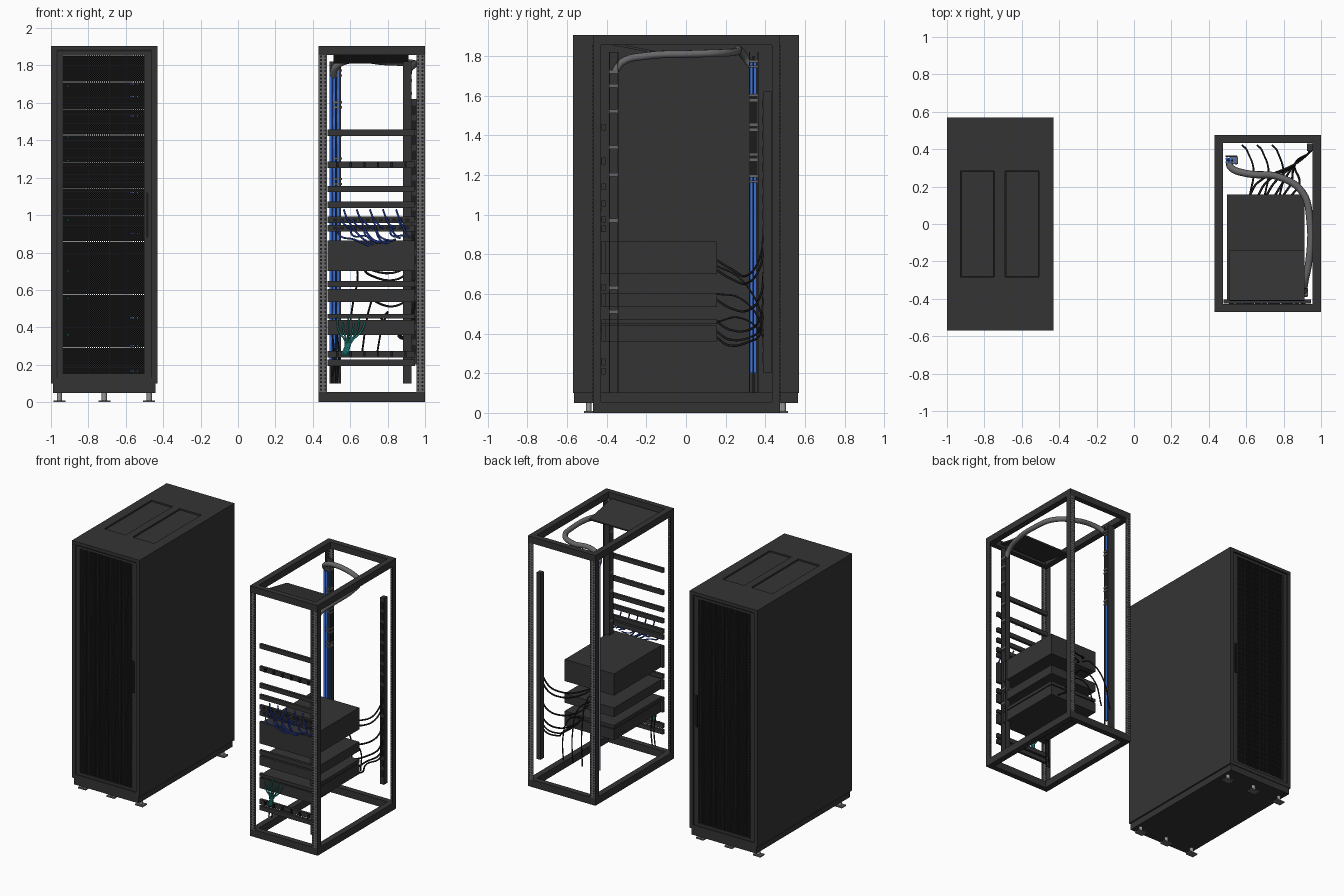
import bpy, bmesh
from math import sin
from mathutils import Vector, Matrix

if "Cube" in bpy.data.objects:
    bpy.data.objects.remove(bpy.data.objects["Cube"], do_unlink=True)


def material(name, red, green, blue):
    mat = bpy.data.materials.new(name)
    mat.use_nodes = True
    mat.diffuse_color = (red, green, blue, 1)
    mat.node_tree.nodes["Principled BSDF"].inputs["Base Color"].default_value = (red, green, blue, 1)
    return mat


charcoal = material("charcoal metal", 0.034, 0.034, 0.034)
black = material("black plastic", 0.012, 0.012, 0.012)
steel = material("grey steel", 0.3, 0.3, 0.3)
rail_grey = material("rail grey", 0.14, 0.14, 0.145)
blue = material("cable blue", 0.05, 0.17, 0.7)
navy = material("patch cord navy", 0.025, 0.06, 0.4)
teal = material("cable teal", 0.015, 0.26, 0.23)


def link(name, mesh, mat):
    mesh.materials.append(mat)
    obj = bpy.data.objects.new(name, mesh)
    bpy.context.scene.collection.objects.link(obj)
    return obj


def boxes(name, mat, bounds):
    """One object from several axis-aligned boxes, each given as x, y and z ranges."""
    bm = bmesh.new()
    for ranges in bounds:
        low = Vector([min(r) for r in ranges])
        high = Vector([max(r) for r in ranges])
        place = Matrix.Translation((low + high) / 2) @ Matrix.Diagonal(high - low).to_4x4()
        bmesh.ops.create_cube(bm, size=1, matrix=place)
    mesh = bpy.data.meshes.new(name)
    bm.to_mesh(mesh)
    bm.free()
    return link(name, mesh, mat)


def around(middle, half):
    return (middle - half, middle + half)


def strips(span, count, solid):
    """Evenly spaced bars across a span, clipped to its ends."""
    start, end = span
    pitch = (end - start) / count
    for i in range(count + 1):
        low, high = around(start + i * pitch, pitch * solid / 2)
        yield max(start, low), min(end, high)


def cable(name, mat, paths, radius, sides=1):
    curve = bpy.data.curves.new(name, "CURVE")
    curve.dimensions = "3D"
    curve.bevel_depth = radius
    curve.bevel_resolution = sides
    curve.resolution_u = 6
    curve.use_fill_caps = True
    for path in paths:
        spline = curve.splines.new("BEZIER")
        spline.bezier_points.add(len(path) - 1)
        for point, co in zip(spline.bezier_points, path):
            point.co = co
            point.handle_left_type = point.handle_right_type = "AUTO"
    helper = bpy.data.objects.new(name, curve)
    bpy.context.scene.collection.objects.link(helper)
    mesh = bpy.data.meshes.new_from_object(helper.evaluated_get(bpy.context.evaluated_depsgraph_get()))
    bpy.data.objects.remove(helper)
    mesh.materials.clear()
    mesh.shade_smooth()
    return link(name, mesh, mat)


# Closed cabinet: hollow shell with two recesses in the top, and plinth
left, right, deep, top = -1.0, -0.43, 0.57, 1.905
wide, tall, full = (left, right), (0.1, top), (-deep, deep)
recess, cap = 0.284, (1.885, top)
panels = ((-0.927, -0.747), (-0.689, -0.507))
boxes("cabinet_shell", charcoal, [
    ((left, left + 0.03), full, tall), ((right - 0.03, right), full, tall),
    (wide, (-deep, -recess), cap), (wide, (recess, deep), cap),
    ((left, panels[0][0]), full, cap), ((panels[0][1], panels[1][0]), full, cap),
    ((panels[1][1], right), full, cap), (wide, full, (0.1, 0.13))])
boxes("recess_seam", black, [(wide, full, (1.875, 1.886))])
boxes("recessed_panels", charcoal, [((a + 0.004, b - 0.004), around(0, 0.28), (1.88, 1.896)) for a, b in panels])
boxes("cabinet_plinth", charcoal, [((left + 0.012, right - 0.012), around(0, deep - 0.005), (0.05, 0.1))])

# Perforated front and rear doors
mesh_x, mesh_z = (-0.937, -0.5), (0.15, 1.855)
for side, sign in (("front", -1), ("rear", 1)):
    def layer(a, b):
        return (sign * a, sign * b)
    slab, hole = layer(0.54, 0.562), layer(0.545, 0.555)
    boxes(side + "_door_frame", charcoal, [
        ((-0.97, mesh_x[0]), slab, (0.13, 1.88)), ((mesh_x[1], -0.46), slab, (0.13, 1.88)),
        (mesh_x, slab, (0.13, 0.15)), (mesh_x, slab, (1.855, 1.88))])
    boxes(side + "_door_seam", black, [
        ((a, b), layer(0.56, 0.5625), (0.13, 1.88)) for a, b in ((-0.97, -0.966), (-0.464, -0.46))])
    boxes(side + "_door_mesh", black,
          [(x, hole, mesh_z) for x in strips(mesh_x, 40, 0.5)]
          + [(mesh_x, hole, z) for z in strips(mesh_z, 150, 0.5)])
    boxes(side + "_door_handle", black, [((-0.493, -0.478), layer(0.56, 0.57), (0.88, 1.12))])

# Equipment and small lamps inside the cabinet
pitch = 0.142
boxes("cabinet_equipment", black, [
    ((-0.945, -0.49), (-0.46, 0.4), (0.152 + i * pitch, 0.146 + (i + 1) * pitch)) for i in range(12)])
lamp = (-0.544, -0.542)
boxes("blue_lamps", blue, [
    (around(-0.575 + k * 0.018, 0.006), lamp, around(z, 0.007))
    for z in (0.17, 0.3, 0.45, 0.9, 1.12, 1.53, 1.63, 1.7) for k in range(4)])
boxes("teal_lamps", teal, [
    (around(-0.912, 0.007), lamp, around(z, 0.006)) for z in (0.36, 0.55, 0.7, 0.97, 1.29, 1.42, 1.69)])

# Levelling feet
for y in (-0.49, 0.49):
    pads = []
    for x in (-0.955, -0.715, -0.475):
        bpy.ops.mesh.primitive_cylinder_add(vertices=12, radius=0.014, depth=0.045, location=(x, y, 0.03))
        stem = bpy.context.object
        stem.name = "foot_stem"
        stem.data.materials.append(steel)
        pads.append((around(x, 0.032), around(y, 0.025), (0, 0.01)))
    boxes("foot_pads", rail_grey, pads)

# Open rack: top and bottom frames
x0, x1, y0, y1 = 0.43, 1.0, -0.47, 0.475
for name, span in (("bottom_frame", (0, 0.055)), ("top_frame", (1.855, top))):
    boxes(name, charcoal, [
        ((x0, x0 + 0.046), (y0, y1), span), ((x1 - 0.046, x1), (y0, y1), span),
        ((x0, x1), (y0, y0 + 0.042), span), ((x0, x1), (y1 - 0.042, y1), span)])

# Corner posts: dark side flange, grey flange with rows of square holes
post_z, wall = (0.055, 1.855), 0.004
for x, inward in ((x0, 1), (x1, -1)):
    for y, back in ((y0, 1), (y1, -1)):
        boxes("post_side", charcoal, [((x, x + inward * wall), (y, y + back * 0.042), post_z)])
        boxes("post_rail", rail_grey, [((x + inward * wall, x + inward * 0.046), (y, y + back * wall), post_z)])
        boxes("post_holes", black, [
            (around(x + inward * u, 0.0045), (y - back * 0.001, y + back * 0.005), around(0.067 + i * 0.0198, 0.0055))
            for u in (0.014, 0.036) for i in range(91)])

# Front panels and servers
face_x, face_y = (0.478, 0.945), (-0.425, -0.405)
for z in (1.44, 1.27, 1.14, 1.055, 0.975, 0.93, 0.632, 0.257, 0.21):
    boxes("rack_panel", charcoal, [(face_x, face_y, around(z, 0.017))])
for z in (1.27, 0.257):
    boxes("cable_hooks", black, [
        (around(0.53 + i * 0.073, 0.006), (-0.435, -0.42), around(z, 0.014)) for i in range(6)])
boxes("patch_ports", black, [
    (around(0.52 + i * 0.035, 0.011), (-0.428, -0.42), around(z, 0.008))
    for i in range(12) for z in (0.93, 0.975)])
for span in ((0.7, 0.865), (0.535, 0.605), (0.447, 0.472), (0.36, 0.44)):
    boxes("server", charcoal, [
        ((0.497, 0.912), (-0.41, 0.157), span), (face_x, face_y, span)])

# Tilted tray under the top frame
tray = boxes("top_tray", charcoal, [((0.51, 0.912), around(0, 0.137), around(0, 0.006))])
tray.location = (0, -0.275, 1.842)
tray.rotation_euler.x = -0.19

# Upright cable trays with grey clips
upright = (0.1, 1.82)
boxes("front_tray", charcoal, [
    (around(0.905, 0.023), around(-0.386, 0.003), upright),
    (around(0.905, 0.023), around(-0.344, 0.003), upright),
    (around(0.888, 0.004), around(-0.365, 0.022), upright)])
boxes("front_tray_clips", rail_grey, [
    (around(0.905, 0.024), around(-0.365, 0.02), around(z, 0.009))
    for z in (0.51, 0.63, 0.97, 1.2, 1.34, 1.52, 1.65, 1.72)])
boxes("rear_tray", charcoal, [
    (around(0.52, 0.03), around(0.362, 0.003), upright), (around(0.546, 0.005), around(0.32, 0.003), upright)])
boxes("rear_tray_clips", rail_grey, [
    (around(0.535, 0.021), around(0.34, 0.02), around(z + step, 0.006))
    for z in (1.18, 1.29, 1.44, 1.59, 1.76) for step in (-0.013, 0.013)])
cable("blue_trunk", blue, [
    [(x, y, 0.2), (x, y, 1), (x, y, 1.78)] for x in (0.497, 0.514, 0.536) for y in (0.331, 0.349)], 0.0085)
cable("trunk_tails", black, [[(x, 0.34, 0.1), (x, 0.34, 1.8)] for x in (0.505, 0.525)], 0.006)
boxes("trunk_wrap", black, [((0.546, 0.551), around(0.34, 0.019), (1.2, 1.6))])

# Power strip with sockets
boxes("power_strip", charcoal, [((0.925, 0.957), (0.39, 0.43), (0.2, 1.62))])
boxes("power_sockets", black, [((0.93, 0.952), (0.386, 0.39), around(0.28 + i * 0.08, 0.025)) for i in range(17)])

# Thick hose across the top
cable("overhead_hose", rail_grey, [[
    (0.51, 0.34, 1.74), (0.52, 0.3, 1.79), (0.6, 0.27, 1.83), (0.78, 0.25, 1.82), (0.9, 0.17, 1.815),
    (0.94, 0.02, 1.81), (0.935, -0.2, 1.8), (0.912, -0.32, 1.77), (0.908, -0.36, 1.72)]], 0.019, 3)

# Power leads from the servers to the strip, and loose leads behind
leads, loose = [], []
for i, z in enumerate((0.77, 0.72, 0.57, 0.46, 0.41, 0.38)):
    x = 0.62 + i * 0.045
    leads.append([(x, 0.155, z), (x + 0.04, 0.22, z - 0.04), (0.86, 0.32, z - 0.07 + i * 0.01),
                  (0.93, 0.375, z + 0.02), (0.94, 0.392, z + 0.14)])
for i in range(3):
    x = 0.6 + i * 0.08
    loose.append([(x + 0.02, 0.157, 0.74 - i * 0.14), (x + 0.04, 0.27, 0.68 - i * 0.1),
                  (x + 0.01, 0.38, 0.5 - i * 0.05), (x - 0.02, 0.42, 0.24)])
cable("power_leads", black, leads, 0.006)
cable("loose_leads", black, loose, 0.005)

# Patch cords across the front panels
cable("patch_cords", navy, [
    [(0.53 + i * 0.035, -0.428, start), (0.545 + i * 0.035, -0.438, start - 0.04),
     (0.62 + i * 0.033, -0.44, 0.87 + 0.02 * sin(i)), (0.7 + i * 0.024, -0.432, 0.835 + i * 0.006)]
    for i in range(10) for start in (0.93 + 0.1 * (i % 2),)], 0.005)
cable("patch_loops", navy, [
    [(0.55 + i * 0.06, -0.43, 0.975), (0.57 + i * 0.06, -0.44, 0.95), (0.6 + i * 0.06, -0.43, 0.93)]
    for i in range(6)], 0.005)

# Teal cords fanning out at the lower front
cable("teal_cords", teal, [
    [(0.53 + i * 0.03, -0.43, 0.455 - 0.03 * (i % 2)), (0.54 + i * 0.024, -0.44, 0.38),
     (0.575 + i * 0.006, -0.437, 0.32), (0.555 + i * 0.006, -0.43, 0.25)] for i in range(6)], 0.005)
cable("lower_leads", black, [
    [(x, -0.36, 0.36), (x + 0.01, -0.35, 0.24), (x, -0.35, 0.12)] for x in (0.505, 0.53)], 0.005)
